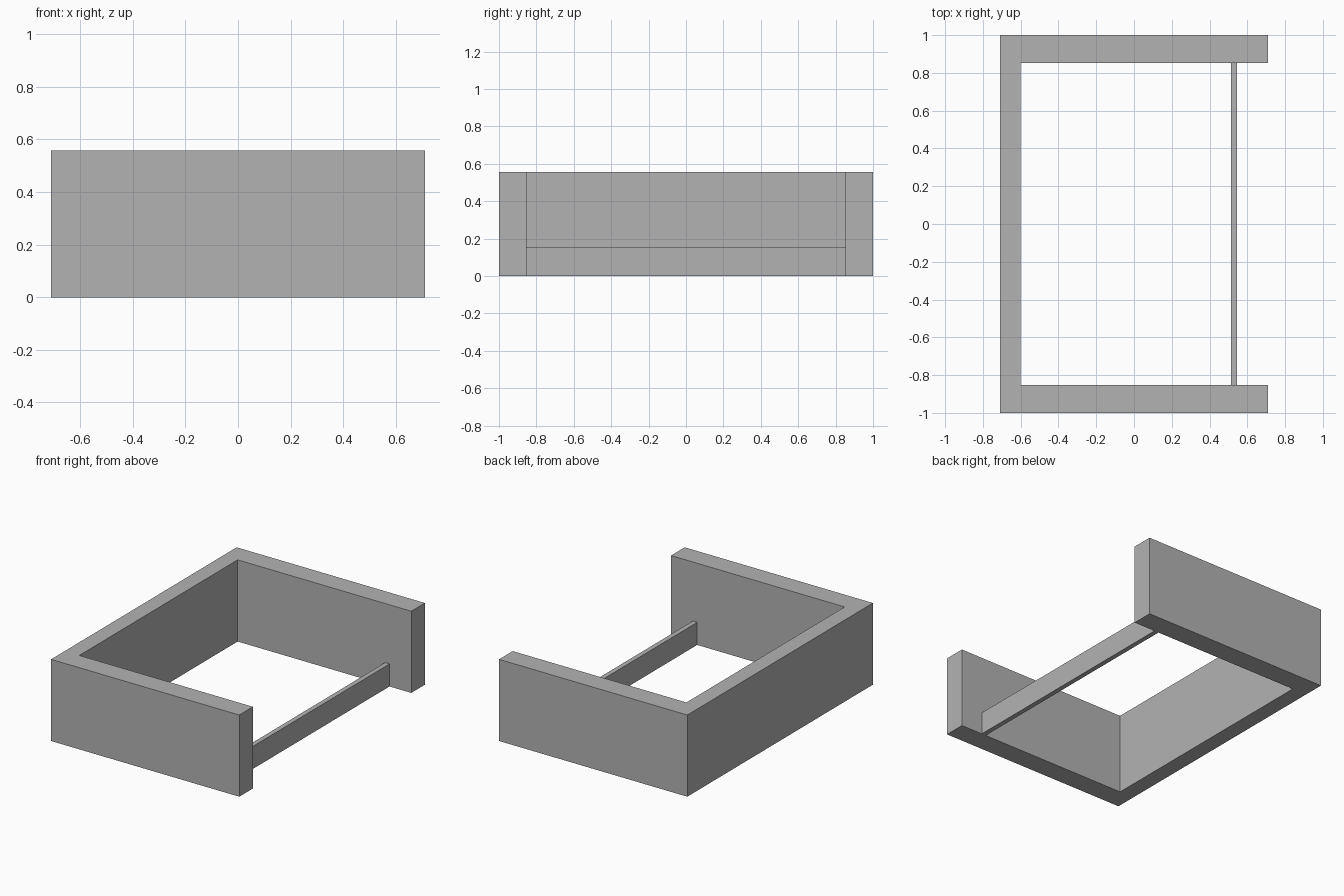
import bpy
import bmesh

cube = bpy.data.objects.get("Cube")
if cube:
    bpy.data.objects.remove(cube, do_unlink=True)

# Plain grey finish shared by both parts
GREY = (0.45, 0.45, 0.45, 1.0)
grey = bpy.data.materials.new("plain_grey")
grey.use_nodes = True
grey.diffuse_color = GREY
grey.node_tree.nodes["Principled BSDF"].inputs["Base Color"].default_value = GREY


def extruded_part(name, outline, height):
    """Extrude a counter-clockwise floor outline upwards from z = 0."""
    bm = bmesh.new()
    base = bm.faces.new([bm.verts.new((x, y, 0)) for x, y in outline])
    top = bmesh.ops.extrude_face_region(bm, geom=[base], use_keep_orig=True)["geom"]
    verts = [v for v in top if isinstance(v, bmesh.types.BMVert)]
    bmesh.ops.translate(bm, verts=verts, vec=(0, 0, height))
    bmesh.ops.recalc_face_normals(bm, faces=bm.faces)
    mesh = bpy.data.meshes.new(name)
    bm.to_mesh(mesh)
    bm.free()
    mesh.materials.append(grey)
    obj = bpy.data.objects.new(name, mesh)
    bpy.context.collection.objects.link(obj)
    return obj


half_x, half_y = 0.71, 1.0
inner_x, inner_y = -0.60, 0.853

# Three-sided frame, open towards +x
half = [(-half_x, -half_y), (half_x, -half_y), (half_x, -inner_y), (inner_x, -inner_y)]
mirrored = [(x, -y) for x, y in reversed(half)]
extruded_part("frame_walls", half + mirrored, 0.557)

# Low thin rail across the open side
x0, x1 = 0.513, 0.546
extruded_part("cross_rail", [(x0, -inner_y), (x1, -inner_y), (x1, inner_y), (x0, inner_y)], 0.154)
